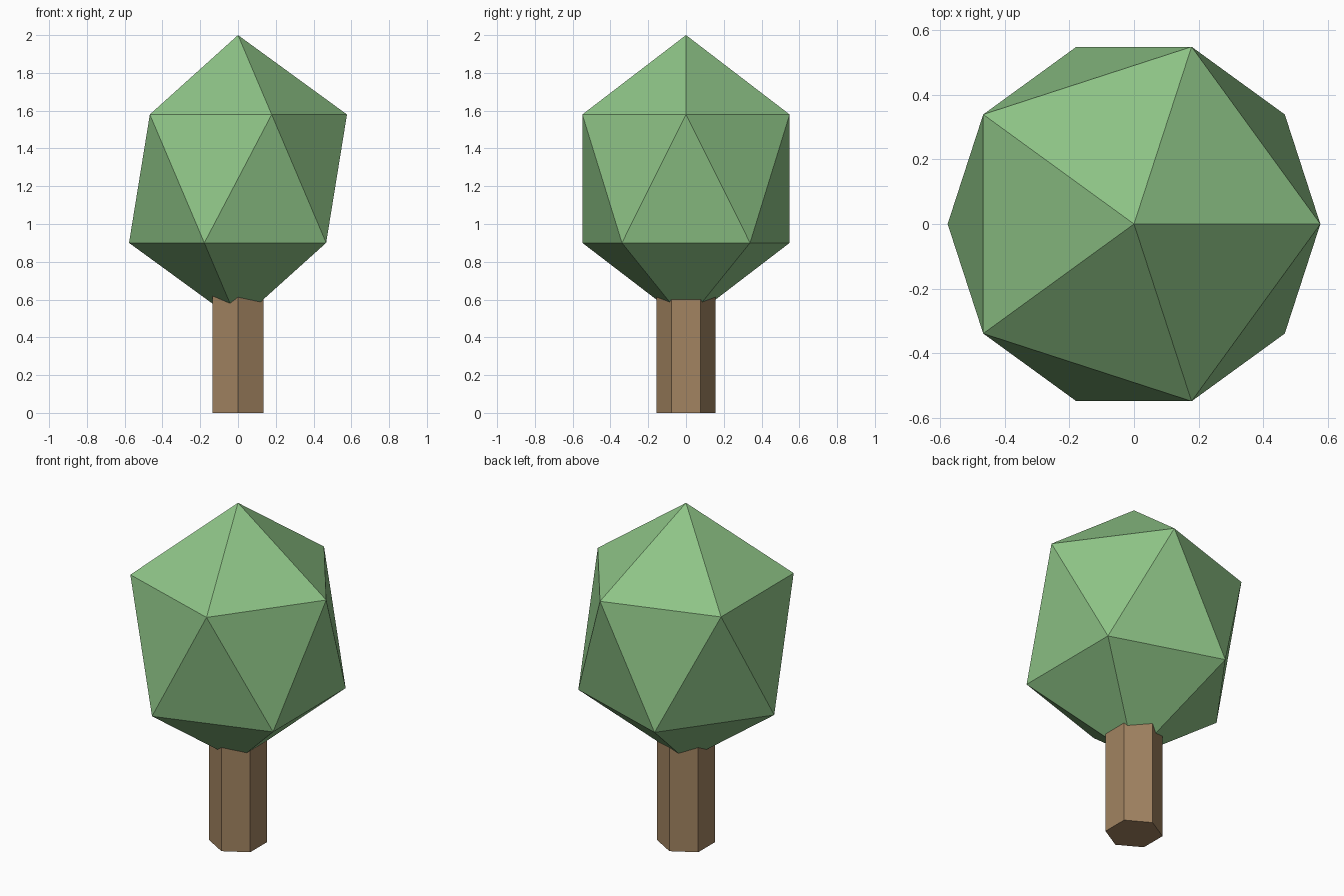
import bpy

if "Cube" in bpy.data.objects:
    bpy.data.objects.remove(bpy.data.objects["Cube"])


def finish(name, color):
    obj = bpy.context.object
    obj.name = name
    mat = bpy.data.materials.new(name + "_color")
    mat.diffuse_color = (*color, 1)
    mat.use_nodes = True
    mat.node_tree.nodes["Principled BSDF"].inputs["Base Color"].default_value = mat.diffuse_color
    obj.data.materials.append(mat)
    return obj


# Trunk: hexagonal post running up into the foliage
TRUNK_H = 0.7
bpy.ops.mesh.primitive_cylinder_add(vertices=6, radius=0.155, depth=TRUNK_H,
                                    location=(0, 0, TRUNK_H / 2))
finish("trunk", (0.36, 0.23, 0.12))

# Foliage: icosahedron stretched upwards
bpy.ops.mesh.primitive_ico_sphere_add(subdivisions=1, radius=1, location=(0, 0, 1.24))
foliage = finish("foliage", (0.27, 0.55, 0.24))
foliage.scale = (0.645, 0.645, 0.76)
bpy.ops.object.transform_apply(location=False, rotation=False, scale=True)
